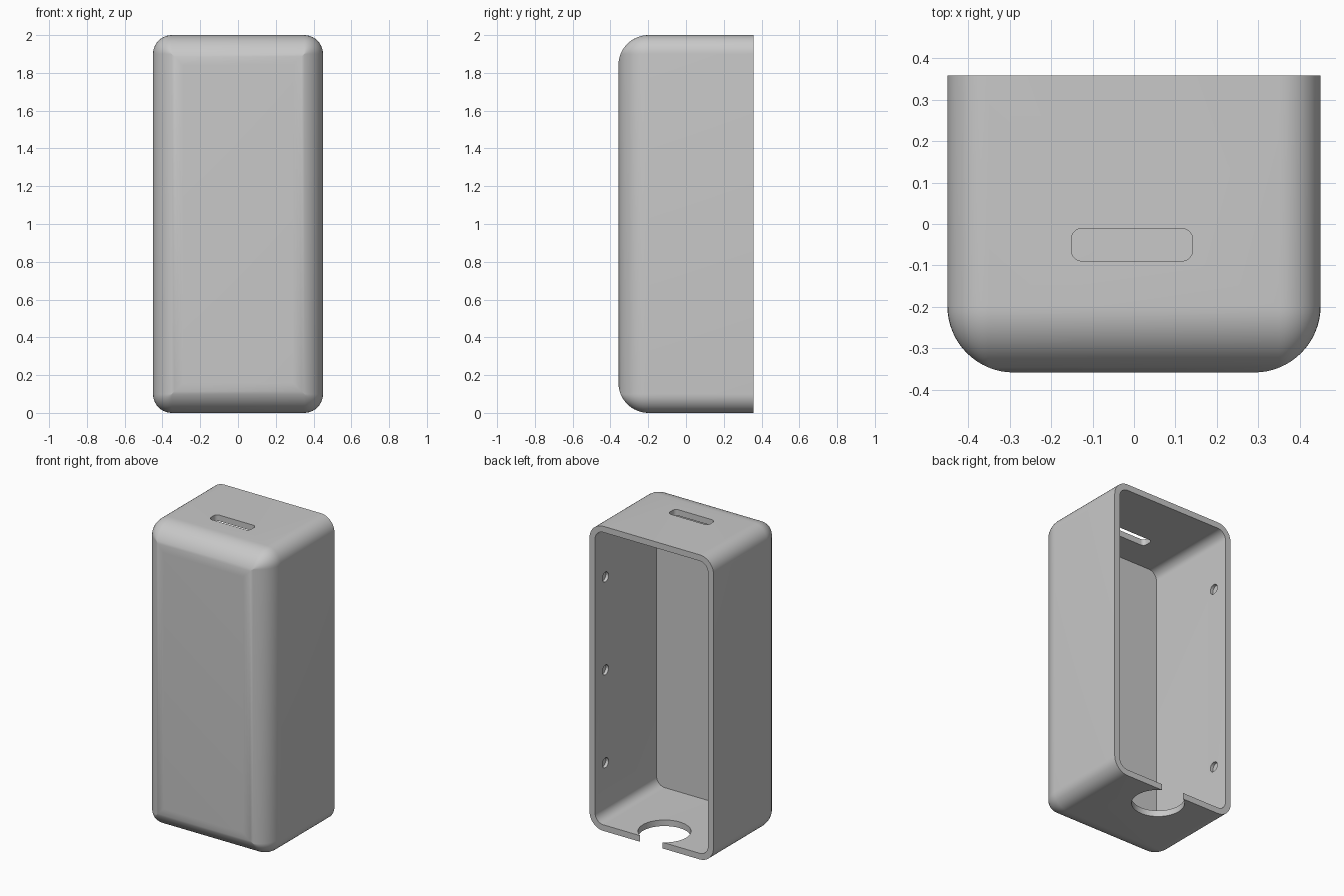
import bpy, bmesh
from math import sin, cos, pi
from mathutils import Matrix, Vector

if "Cube" in bpy.data.objects:
    bpy.data.objects.remove(bpy.data.objects["Cube"], do_unlink=True)

HALF_W, HALF_D, HEIGHT = 0.45, 0.358, 2.0
EDGE_R, FRONT_R, WALL = 0.10, 0.16, 0.04
POCKET_Y = -0.28

# Single grey plastic
grey = bpy.data.materials.new("grey_plastic")
grey.use_nodes = True
colour = (0.58, 0.58, 0.58, 1)
grey.diffuse_color = colour
grey.node_tree.nodes["Principled BSDF"].inputs["Base Color"].default_value = colour


def finish(bm, name):
    bmesh.ops.remove_doubles(bm, verts=bm.verts[:], dist=1e-5)
    bmesh.ops.recalc_face_normals(bm, faces=bm.faces[:])
    mesh = bpy.data.meshes.new(name)
    bm.to_mesh(mesh)
    bm.free()
    mesh.materials.append(grey)
    obj = bpy.data.objects.new(name, mesh)
    bpy.context.scene.collection.objects.link(obj)
    return obj


def rounded_rect(half_a, half_b, r, steps=10):
    """Outline of a rounded rectangle centred on the origin."""
    r = max(r, 0)
    points = []
    for q, (sa, sb) in enumerate([(1, 1), (-1, 1), (-1, -1), (1, -1)]):
        for i in range(steps + 1):
            t = (q + i / steps) * pi / 2
            points.append((sa * (half_a - r) + r * cos(t),
                           sb * (half_b - r) + r * sin(t)))
    return points


def loft(name, rings):
    """Skin a stack of equal-length rings and cap both ends."""
    bm = bmesh.new()
    loops = [[bm.verts.new(p) for p in ring] for ring in rings]
    n = len(loops[0])
    for low, high in zip(loops, loops[1:]):
        for i in range(n):
            j = (i + 1) % n
            bm.faces.new((low[i], low[j], high[j], high[i]))
    bm.faces.new(loops[0])
    bm.faces.new(loops[-1])
    return finish(bm, name)


def upright_ring(inset, y):
    outline = rounded_rect(HALF_W - inset, HEIGHT / 2 - inset, EDGE_R - inset)
    return [(a, y, b + HEIGHT / 2) for a, b in outline]


def cylinder(name, centre, axis, radius, depth):
    bm = bmesh.new()
    turn = Vector((0, 0, 1)).rotation_difference(Vector(axis)).to_matrix().to_4x4()
    bmesh.ops.create_cone(bm, cap_ends=True, segments=48, radius1=radius,
                          radius2=radius, depth=depth,
                          matrix=Matrix.Translation(centre) @ turn)
    return finish(bm, name)


# Outer case: rounded box with a large fillet around the front face
rings = [upright_ring(0, HALF_D)]
STEPS = 16
for i in range(STEPS + 1):
    t = i / STEPS * pi / 2
    rings.append(upright_ring(FRONT_R * (1 - cos(t)),
                              -HALF_D + FRONT_R * (1 - sin(t))))
case = loft("case", rings)

# Pocket open at the back
cutters = [loft("pocket_cutter", [upright_ring(WALL, y) for y in (POCKET_Y, HALF_D + 0.2)])]

# Slot through the top
slot = rounded_rect(0.146, 0.039, 0.025)
cutters.append(loft("slot_cutter", [[(a - 0.005, b - 0.05, z) for a, b in slot]
                                    for z in (HEIGHT - 0.1, HEIGHT + 0.1)]))

# Round opening through the floor, breaking the back rim
cutters.append(cylinder("floor_hole_cutter", (0, 0.223, 0), (0, 0, 1), 0.158, 0.2))

# Blind holes in the inner side walls: three on the left, two on the right
for side, heights in ((1, (0.39, 1.0, 1.61)), (-1, (0.39, 1.61))):
    for z in heights:
        cutters.append(cylinder("wall_hole_cutter", (side * (HALF_W - WALL), 0.25, z),
                                (1, 0, 0), 0.032, 0.04))

# Cut everything, then shade
bpy.ops.object.select_all(action="DESELECT")
case.select_set(True)
bpy.context.view_layer.objects.active = case
for cutter in cutters:
    cutter.hide_render = True
    mod = case.modifiers.new(cutter.name, "BOOLEAN")
    mod.operation = "DIFFERENCE"
    mod.solver = "EXACT"
    mod.object = cutter
    bpy.ops.object.modifier_apply(modifier=mod.name)
    bpy.data.objects.remove(cutter, do_unlink=True)
bpy.ops.object.shade_smooth_by_angle(angle=pi / 6)
